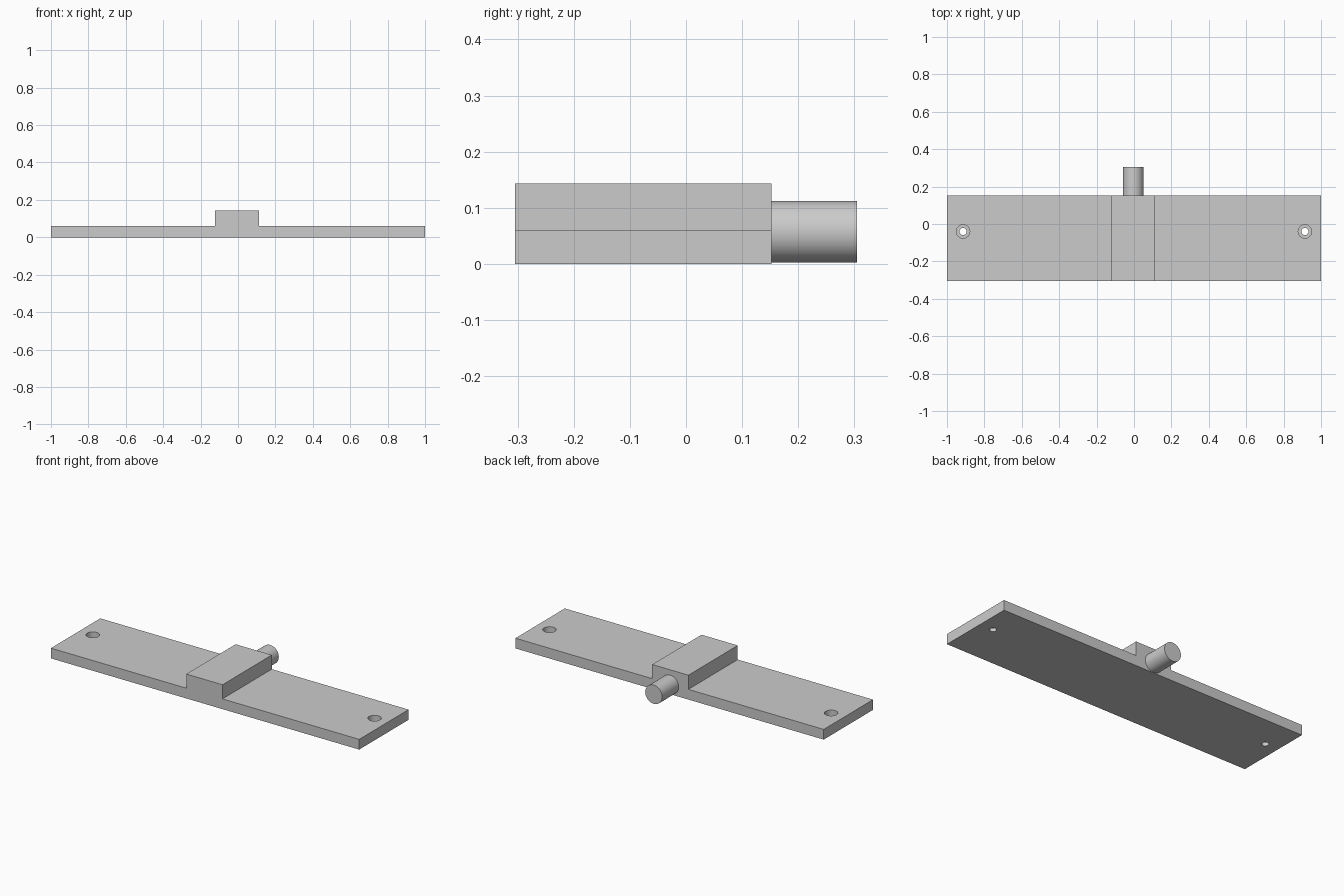
import bpy
import math
import bmesh

cube = bpy.data.objects.get("Cube")
if cube:
    bpy.data.objects.remove(cube, do_unlink=True)

grey = bpy.data.materials.new("plain_grey")
grey.use_nodes = True
colour = (0.6, 0.6, 0.6, 1)
grey.diffuse_color = colour
grey.node_tree.nodes["Principled BSDF"].inputs["Base Color"].default_value = colour

FRONT, BACK = -0.305, 0.152
PLATE_TOP, BLOCK_TOP = 0.06, 0.143
BORE_FLOOR = 0.02


def cylinder(name, radius, depth, location, rotation=(0, 0, 0)):
    bpy.ops.mesh.primitive_cylinder_add(vertices=64, radius=radius, depth=depth,
                                        location=location, rotation=rotation)
    obj = bpy.context.object
    obj.name = name
    obj.data.materials.append(grey)
    return obj


# Plate and raised block: one stepped profile extruded from front to back
profile = [(-1, 0), (1, 0), (1, PLATE_TOP), (0.113, PLATE_TOP), (0.113, BLOCK_TOP),
           (-0.122, BLOCK_TOP), (-0.122, PLATE_TOP), (-1, PLATE_TOP)]
bm = bmesh.new()
face = bm.faces.new([bm.verts.new((x, FRONT, z)) for x, z in profile])
extruded = bmesh.ops.extrude_face_region(bm, geom=[face])["geom"]
moved = [v for v in extruded if isinstance(v, bmesh.types.BMVert)]
bmesh.ops.translate(bm, verts=moved, vec=(0, BACK - FRONT, 0))
bmesh.ops.recalc_face_normals(bm, faces=bm.faces)
mesh = bpy.data.meshes.new("stepped_plate")
bm.to_mesh(mesh)
bm.free()
plate = bpy.data.objects.new("stepped_plate", mesh)
bpy.context.collection.objects.link(plate)
mesh.materials.append(grey)

# Counterbored screw holes near both ends
cutters = []
for side, x in (("right", -0.914), ("left", 0.914)):
    for kind, radius, low in (("bore", 0.036, BORE_FLOOR), ("hole", 0.019, -0.05)):
        high = PLATE_TOP + 0.05
        cutter = cylinder(f"{side}_{kind}_cutter", radius, high - low,
                          (x, -0.04, (low + high) / 2))
        cut = plate.modifiers.new(f"{side}_{kind}", "BOOLEAN")
        cut.operation = "DIFFERENCE"
        cut.solver = "EXACT"
        cut.object = cutter
        cutters.append(cutter)

# Apply the cuts, then drop the cutters
bpy.ops.object.select_all(action="DESELECT")
plate.select_set(True)
bpy.context.view_layer.objects.active = plate
for cut in list(plate.modifiers):
    bpy.ops.object.modifier_apply(modifier=cut.name)
for cutter in cutters:
    bpy.data.objects.remove(cutter, do_unlink=True)
bpy.ops.object.shade_smooth_by_angle(angle=math.radians(30))

# Round peg sticking out of the back
peg = cylinder("back_peg", 0.055, 0.305 - BACK, (-0.004, (BACK + 0.305) / 2, 0.057),
               (math.pi / 2, 0, 0))
bpy.ops.object.shade_smooth_by_angle(angle=math.radians(30))
